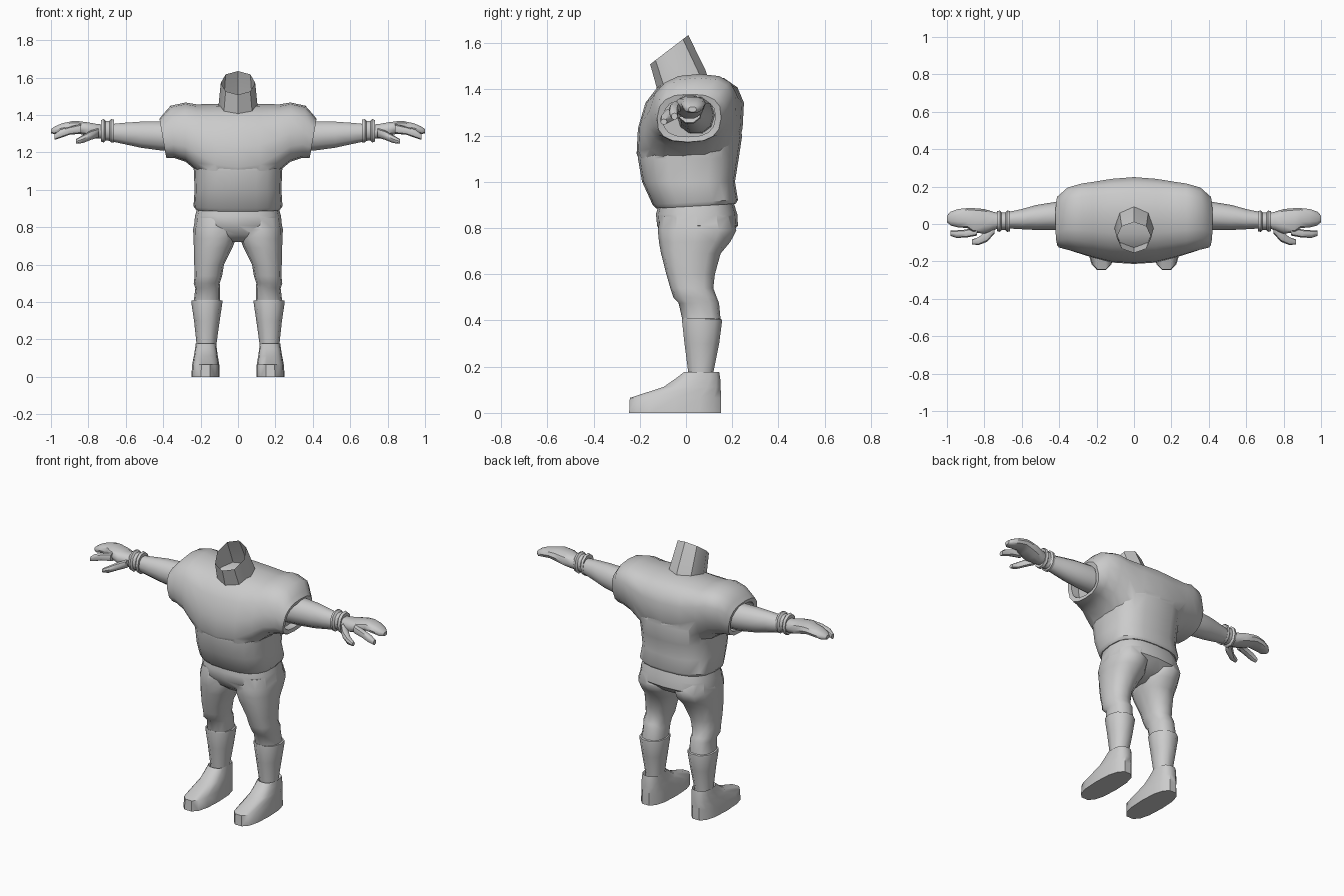
import bpy, bmesh
from math import cos, sin, pi, copysign


def section(axis, pos, u0, u1, v0, v1, shear=0, tilt=0, sides=12, n=2.5):
    """Superellipse ring. axis 'z': u=x, v=y; axis 'x': u=y, v=z."""
    pts = []
    for i in range(sides):
        a = 2 * pi * i / sides
        c = copysign(abs(cos(a)) ** (2 / n), cos(a))
        s = copysign(abs(sin(a)) ** (2 / n), sin(a))
        u = (u0 + u1) / 2 + c * (u1 - u0) / 2 + shear * s
        v = (v0 + v1) / 2 + s * (v1 - v0) / 2
        w = pos + tilt * s
        pts.append((u, v, w) if axis == 'z' else (w, u, v))
    return pts


def loft(name, axis, secs, sides=12, n=2.5, caps=True, side=1, mirror=False):
    bm = bmesh.new()
    rings = [[bm.verts.new((x * side, y, z)) for x, y, z in
              section(axis, *s, sides=sides, n=n)] for s in secs]
    for a, b in zip(rings, rings[1:]):
        for i in range(sides):
            j = (i + 1) % sides
            bm.faces.new((a[i], a[j], b[j], b[i]))
    if caps:
        bm.faces.new(rings[0])
        bm.faces.new(rings[-1])
    bmesh.ops.recalc_face_normals(bm, faces=bm.faces)
    me = bpy.data.meshes.new(name)
    bm.to_mesh(me)
    bm.free()
    ob = bpy.data.objects.new(name, me)
    bpy.context.collection.objects.link(ob)
    smooth(ob)
    if mirror:
        m = ob.modifiers.new("mirror", 'MIRROR')
        m.use_mirror_merge = False
    return ob


def activate(ob):
    bpy.ops.object.select_all(action='DESELECT')
    ob.select_set(True)
    bpy.context.view_layer.objects.active = ob


def smooth(ob):
    activate(ob)
    bpy.ops.object.shade_smooth_by_angle(angle=0.75)


def union(ob, *others):
    for o in others:
        activate(ob)
        m = ob.modifiers.new("union", 'BOOLEAN')
        m.operation, m.solver, m.object = 'UNION', 'EXACT', o
        bpy.ops.object.modifier_apply(modifier=m.name)
        bpy.data.objects.remove(o)
    smooth(ob)


# Shirt: upright trunk joined with a sideways shoulder and sleeve tube
shirt = loft("shirt", 'z', [
    (.900, -.20, .20, -.11, .19, 0, .01),
    (.895, -.225, .225, -.13, .215, 0, .01),
    (.912, -.238, .238, -.145, .225, 0, .01),
    (1.0, -.232, .232, -.19, .212),
    (1.1, -.236, .236, -.208, .228),
    (1.2, -.245, .245, -.208, .243),
    (1.3, -.22, .22, -.18, .22),
    (1.36, -.18, .18, -.11, .19)], sides=20, n=2.7)
half = [
    (.12, -.2, .235, 1.02, 1.46, .04, 0),
    (.22, -.175, .22, 1.1, 1.457, .035, 0),
    (.28, -.158, .213, 1.15, 1.467, .03, 0),
    (.35, -.138, .193, 1.17, 1.45, .025, .01),
    (.385, -.13, .165, 1.17, 1.405, .012, .015),
    (.402, -.125, .152, 1.172, 1.38, .005, .018),
    (.398, -.098, .127, 1.195, 1.358, .005, .016),
    (.345, -.098, .127, 1.195, 1.358, .005, .01)]
other = [(-s[0], *s[1:6], -s[6]) for s in reversed(half)]
shoulders = loft("shoulders", 'x', other + [(0, -.208, .245, 1.0, 1.463, .04, 0)] + half,
                 sides=16, n=2.6)
union(shirt, shoulders)

# Open slanted neck
loft("neck", 'z', [
    (1.40, -.108, .108, -.115, .10, 0, .035),
    (1.445, -.105, .105, -.127, .085, 0, .037),
    (1.572, -.092, .092, -.155, .01, 0, .063)], sides=8, n=2.1, caps=False)

# Trousers: pelvis plus two legs
pelvis = loft("trousers", 'z', [
    (.93, -.21, .21, -.11, .2),
    (.86, -.23, .23, -.13, .222),
    (.81, -.235, .235, -.125, .225),
    (.76, -.15, .15, -.10, .17),
    (.722, -.06, .06, -.05, .08)], sides=16, n=2.7)
leg = [
    (.85, .03, .225, -.11, .2),
    (.79, .012, .24, -.122, .218),
    (.74, .01, .238, -.117, .192),
    (.69, .03, .236, -.108, .15),
    (.60, .075, .234, -.085, .125),
    (.54, .085, .232, -.068, .118),
    (.50, .098, .237, -.055, .133),
    (.475, .095, .228, -.032, .143),
    (.40, .095, .237, -.015, .15)]
union(pelvis, *[loft("leg", 'z', leg, 12, 2.4, side=s) for s in (1, -1)])

# Socks with a thin lip at the top
loft("sock", 'z', [
    (.13, .118, .222, .01, .12),
    (.17, .116, .221, .008, .12),
    (.30, .098, .235, -.01, .147),
    (.40, .083, .25, -.022, .16, 0, -.004),
    (.408, .084, .249, -.021, .159, 0, -.004),
    (.408, .098, .234, -.01, .147)], 10, 2.2, mirror=True)

# Shoes
loft("shoe", 'z', [
    (0, .098, .25, -.25, .155),
    (.065, .1, .245, -.247, .156),
    (.112, .108, .236, -.10, .152),
    (.15, .113, .23, -.045, .15),
    (.178, .116, .226, -.008, .145),
    (.155, .125, .215, .01, .13)], 14, 2.6, mirror=True)

# Arms
loft("arm", 'x', [
    (.33, -.04, .125, 1.205, 1.372),
    (.42, -.032, .118, 1.208, 1.37),
    (.52, -.032, .102, 1.222, 1.368),
    (.60, -.028, .08, 1.24, 1.362),
    (.70, -.022, .058, 1.262, 1.352)], 10, 2.1, mirror=True)

# Wristbands with flared edges
loft("wristband", 'x', [
    (.668, -.026, .06, 1.265, 1.36),
    (.664, -.04, .07, 1.25, 1.378),
    (.678, -.042, .072, 1.25, 1.382),
    (.688, -.032, .062, 1.262, 1.37),
    (.708, -.032, .062, 1.262, 1.37),
    (.717, -.042, .072, 1.25, 1.382),
    (.732, -.038, .068, 1.255, 1.376),
    (.728, -.022, .055, 1.275, 1.355)], 10, 2.2, mirror=True)

# Hands: palm with joined fingers, index finger and thumb
loft("palm", 'x', [
    (.71, -.018, .055, 1.272, 1.35),
    (.755, -.035, .066, 1.272, 1.354),
    (.80, -.052, .08, 1.285, 1.362),
    (.86, -.045, .085, 1.302, 1.37),
    (.89, -.022, .085, 1.31, 1.368),
    (.94, -.018, .08, 1.305, 1.357),
    (.98, -.008, .066, 1.297, 1.34),
    (1.0, .01, .045, 1.302, 1.325)], 10, 2.4, mirror=True)
loft("index_finger", 'x', [
    (.84, -.062, -.015, 1.30, 1.352),
    (.90, -.073, -.03, 1.295, 1.338),
    (.95, -.074, -.034, 1.277, 1.322),
    (.98, -.064, -.036, 1.268, 1.298)], 8, 2.2, mirror=True)
loft("thumb", 'x', [
    (.745, -.05, .0, 1.28, 1.33),
    (.785, -.095, -.03, 1.268, 1.318),
    (.83, -.112, -.07, 1.25, 1.293),
    (.865, -.11, -.082, 1.247, 1.272)], 8, 2.2, mirror=True)
